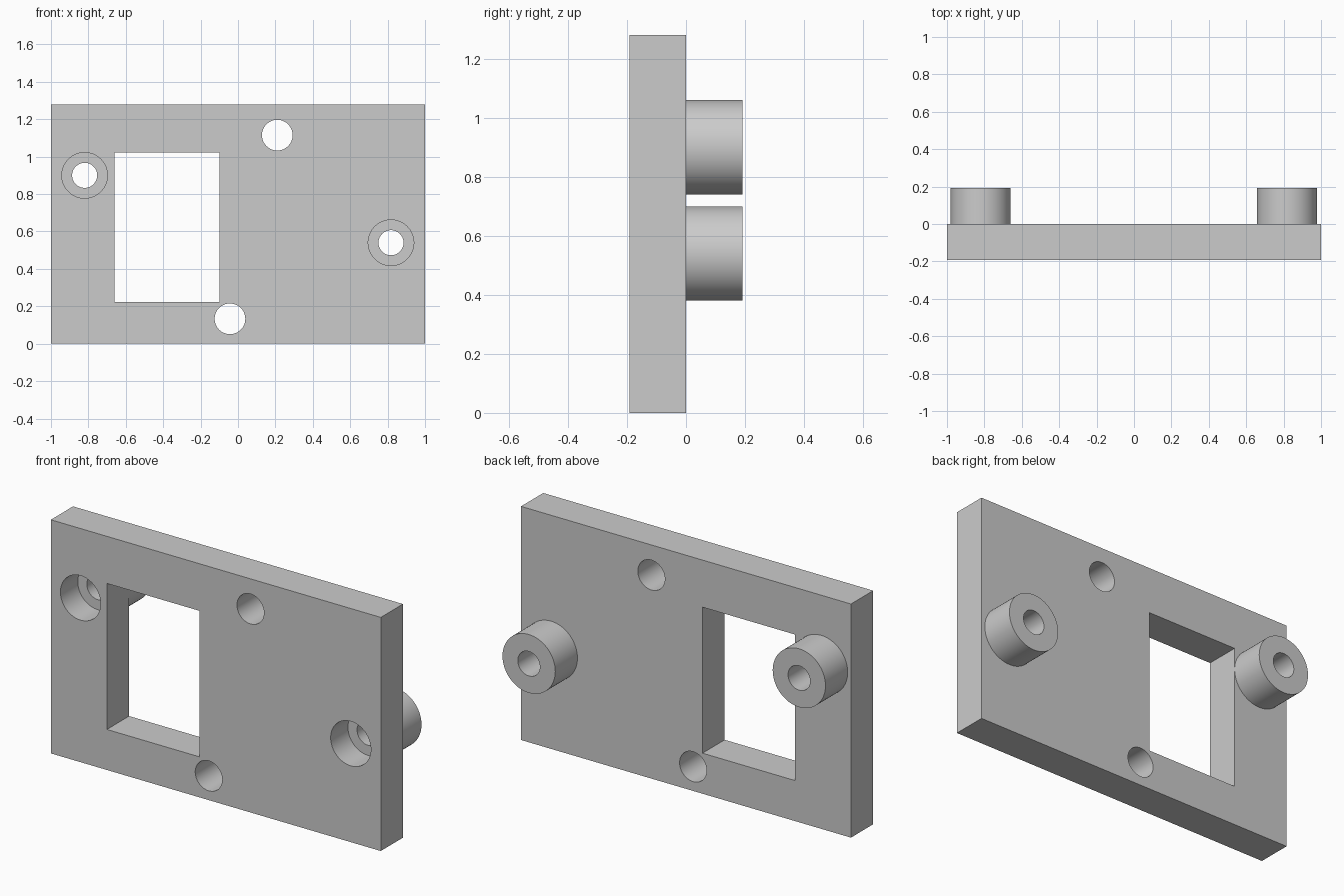
import bpy
import bmesh
from math import radians, tau
from mathutils import Matrix, Vector

if "Cube" in bpy.data.objects:
    bpy.data.objects.remove(bpy.data.objects["Cube"], do_unlink=True)

FRONT, MID, BACK = -0.192, 0.0, 0.192
HEIGHT = 1.28
SIDES = 64
BOSSES = {"right_boss": (-0.82, 0.90), "left_boss": (0.818, 0.54)}
PLAIN_HOLES = [(0.21, 1.115), (-0.043, 0.133)]
BORE, COUNTERBORE, BOSS_RADIUS, HOLE = 0.067, 0.122, 0.16, 0.082
POCKET_DEPTH = 0.15

grey = bpy.data.materials.new("Light grey")
grey.use_nodes = True
grey.diffuse_color = (0.6, 0.6, 0.6, 1)
grey.node_tree.nodes["Principled BSDF"].inputs["Base Color"].default_value = grey.diffuse_color


def finish(name, bm):
    bmesh.ops.recalc_face_normals(bm, faces=bm.faces)
    mesh = bpy.data.meshes.new(name)
    bm.to_mesh(mesh)
    bm.free()
    mesh.materials.append(grey)
    obj = bpy.data.objects.new(name, mesh)
    bpy.context.collection.objects.link(obj)
    return obj


def block(name, x0, x1, y0, y1, z0, z1):
    bm = bmesh.new()
    bmesh.ops.create_cube(bm, size=1)
    bmesh.ops.scale(bm, vec=(x1 - x0, y1 - y0, z1 - z0), verts=bm.verts)
    bmesh.ops.translate(bm, vec=((x0 + x1) / 2, (y0 + y1) / 2, (z0 + z1) / 2), verts=bm.verts)
    return finish(name, bm)


def rod(name, x, z, radius, y0, y1):
    bm = bmesh.new()
    place = Matrix.Translation((x, (y0 + y1) / 2, z)) @ Matrix.Rotation(radians(90), 4, "X")
    bmesh.ops.create_cone(bm, cap_ends=True, segments=SIDES, radius1=radius,
                          radius2=radius, depth=y1 - y0, matrix=place)
    return finish(name, bm)


def tube(name, x, z, outer, inner, y0, y1):
    # Closed ring profile spun around the y direction
    bm = bmesh.new()
    profile = [(outer, y0), (outer, y1), (inner, y1), (inner, y0)]
    verts = [bm.verts.new((x + r, y, z)) for r, y in profile]
    edges = [bm.edges.new((verts[i], verts[(i + 1) % 4])) for i in range(4)]
    bmesh.ops.spin(bm, geom=verts + edges, cent=(x, 0, z), axis=(0, 1, 0),
                   angle=tau, steps=SIDES)
    bmesh.ops.remove_doubles(bm, verts=bm.verts, dist=0.0005)
    return finish(name, bm)


def smooth(obj):
    bpy.ops.object.select_all(action="DESELECT")
    obj.select_set(True)
    bpy.context.view_layer.objects.active = obj
    bpy.ops.object.shade_smooth_by_angle(angle=radians(30))


# Main plate and the cutters for its window, holes and stepped screw pockets
plate = block("mounting_plate", -1, 1, FRONT, MID, 0, HEIGHT)
cutters = [block("window_cutter", -0.66, -0.10, FRONT - 0.1, MID + 0.1, 0.222, 1.022)]
for x, z in PLAIN_HOLES:
    cutters.append(rod("hole_cutter", x, z, HOLE, FRONT - 0.1, MID + 0.1))
for x, z in BOSSES.values():
    cutters.append(rod("bore_cutter", x, z, BORE, FRONT - 0.1, MID + 0.1))
    cutters.append(rod("pocket_cutter", x, z, COUNTERBORE, FRONT - 0.05, FRONT + POCKET_DEPTH))

bpy.context.view_layer.objects.active = plate
for cutter in cutters:
    cutter.hide_render = True
    mod = plate.modifiers.new("Cut", "BOOLEAN")
    mod.operation = "DIFFERENCE"
    mod.solver = "EXACT"
    mod.object = cutter
    bpy.ops.object.modifier_apply(modifier=mod.name)
    bpy.data.objects.remove(cutter, do_unlink=True)
smooth(plate)

# Hollow bosses on the back
for name, (x, z) in BOSSES.items():
    smooth(tube(name, x, z, BOSS_RADIUS, BORE, MID, BACK))
